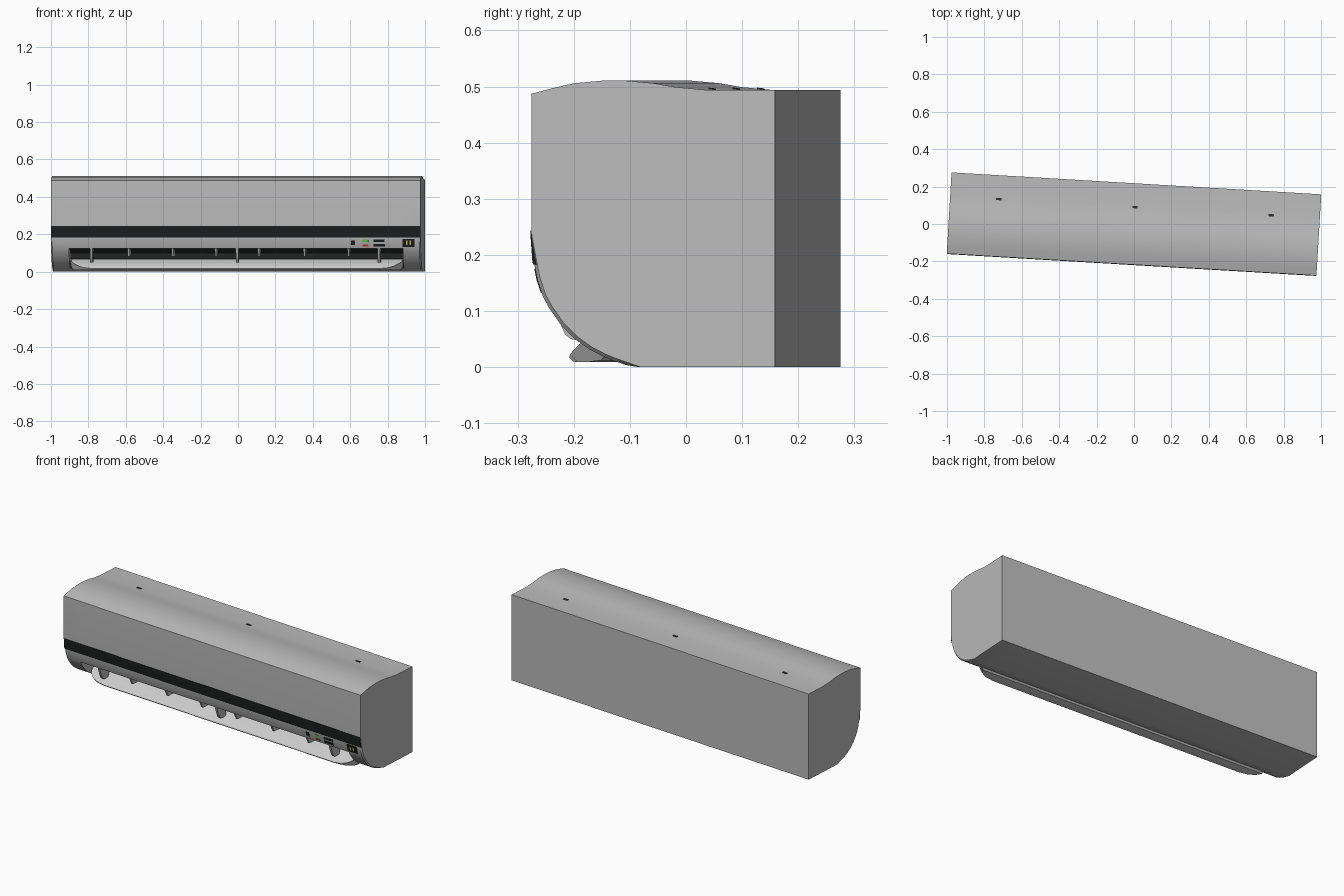
import bpy, bmesh, math
from mathutils import Matrix

if "Cube" in bpy.data.objects:
    bpy.data.objects.remove(bpy.data.objects["Cube"])

TURN = Matrix.Rotation(math.radians(-3.39), 4, 'Z')   # whole unit is slightly turned


def mat(name, rgb):
    m = bpy.data.materials.new(name)
    m.diffuse_color = (*rgb, 1)
    m.use_nodes = True
    m.node_tree.nodes["Principled BSDF"].inputs["Base Color"].default_value = m.diffuse_color
    return m


BLACK = mat("black_plastic", (0.012, 0.014, 0.014))
DARK = mat("dark_interior", (0.025, 0.027, 0.027))
GREEN = mat("green_light", (0.1, 0.6, 0.05))
RED = mat("red_light", (0.6, 0.05, 0.03))
YELLOW = mat("yellow_light", (0.7, 0.6, 0.05))
SHELL = mat("shell", (0.5, 0.5, 0.5))
WHITE = mat("flap_white", (0.75, 0.75, 0.75))


def loft(name, rings, mats=(), dark=None):
    """Skin rings of (x, y, z) points, cap both ends."""
    bm = bmesh.new()
    vs = [[bm.verts.new(p) for p in r] for r in rings]
    n = len(rings[0])
    for k in range(len(vs) - 1):
        for i in range(n):
            j = (i + 1) % n
            f = bm.faces.new((vs[k][i], vs[k][j], vs[k + 1][j], vs[k + 1][i]))
            if dark and dark(k, i):
                f.material_index = 1
    bm.faces.new(vs[0])
    bm.faces.new(vs[-1])
    bmesh.ops.remove_doubles(bm, verts=bm.verts, dist=1e-5)
    bmesh.ops.recalc_face_normals(bm, faces=bm.faces)
    bm.transform(TURN)
    me = bpy.data.meshes.new(name)
    bm.to_mesh(me)
    bm.free()
    for m in mats:
        me.materials.append(m)
    ob = bpy.data.objects.new(name, me)
    bpy.context.collection.objects.link(ob)
    bpy.ops.object.select_all(action='DESELECT')
    ob.select_set(True)
    bpy.context.view_layer.objects.active = ob
    bpy.ops.object.shade_smooth_by_angle(angle=math.radians(28))
    return ob


def prism(name, prof, x0, x1, m):
    return loft(name, [[(x, y, z) for y, z in prof] for x in (x0, x1)], (m,))


# Housing: side profile with the air outlet pushed in along the middle
prof = [(.2175, 0), (-.027, 0), (-.05, .004), (-.07, .011), (-.09, .019), (-.115, .032),
        (-.14, .05), (-.165, .075), (-.186, .105), (-.197, .125), (-.207, .155),
        (-.214, .19), (-.2175, .24), (-.2175, .487), (-.18, .497), (-.14, .506),
        (-.09, .5105), (-.05, .5105), (0, .506), (.04, .499), (.0935, .494), (.2175, .494)]
recess = list(prof)
recess[5:9] = [(-.05, .04), (-.03, .07), (-.04, .10), (-.10, .122)]
tucked = [(y + .005, z + .004 * (z > 0)) if z < .24 and y < 0 else (y, z) for y, z in prof]
steps = [(-.99, tucked), (-.983, prof), (-.894, prof), (-.894, recess),
         (.894, recess), (.894, prof), (.983, prof), (.99, tucked)]
loft("housing", [[(x, y, z) for y, z in p] for x, p in steps], (SHELL, DARK),
     lambda k, i: k == 3 and 4 <= i <= 8)


def front_y(z):
    pts = prof[4:14]
    for (y0, z0), (y1, z1) in zip(pts, pts[1:]):
        if z0 <= z <= z1:
            return y0 + (y1 - y0) * (z - z0) / (z1 - z0)


def tile(name, x0, x1, z0, z1, m, lift=.002):
    """Thin plate lying on the curved front."""
    zs = [z0] + [z for _, z in prof[4:14] if z0 < z < z1] + [z1]
    outer = [(front_y(z) - lift, z) for z in zs]
    inner = [(front_y(z) + .004, z) for z in reversed(zs)]
    return prism(name, outer + inner, x0, x1, m)


# Front trim and indicators
tile("front_band", -.988, .988, .183, .243, BLACK)
tile("display", .893, .958, .133, .176, BLACK, .003)
for i, x in enumerate((.912, .932)):
    tile(f"display_bar_{i}", x, x + .008, .143, .167, YELLOW, .004)
tile("sensor_window", .618, .640, .143, .167, BLACK)
tile("green_indicator", .680, .710, .159, .171, GREEN)
tile("red_indicator", .680, .710, .136, .146, RED)
for i, z in enumerate((.136, .159)):
    tile(f"button_{i}", .737, .798, z, z + .013, BLACK)

# Open air flap with rounded ends: (y, z, half width)
flap = [(-.085, .069, .889), (-.11, .058, .886), (-.125, .050, .879), (-.139, .041, .866),
        (-.151, .030, .845), (-.159, .022, .815), (-.163, .017, .77), (-.156, .010, .77),
        (-.145, .009, .825), (-.125, .009, .86), (-.10, .012, .880), (-.08, .03, .889)]
loft("air_flap", [[(s * w, y, z) for y, z, w in flap] for s in (-1, 1)], (WHITE,))

# Flap arms and air-guide fins
arm = [(-.194, .123), (-.182, .085), (-.17, .058), (-.16, .05), (-.148, .048),
       (-.12, .05), (-.11, .122)]
for i, x in enumerate((-.775, .006, .765)):
    prism(f"flap_arm_{i}", arm, x - .007, x + .007, SHELL)
fin = [(-.185, .123), (-.165, .08), (-.07, .08), (-.07, .112), (-.1, .122)]
for i, x in enumerate((-.575, -.34, -.108, .122, .366, .602)):
    prism(f"air_fin_{i}", fin, x - .006, x + .006, SHELL)

# Small clips along the top crease
for i, x in enumerate((-.73, 0, .73)):
    prism(f"top_clip_{i}", [(.084, .49), (.084, .498), (.096, .4965), (.096, .49)],
          x - .014, x + .014, DARK)
